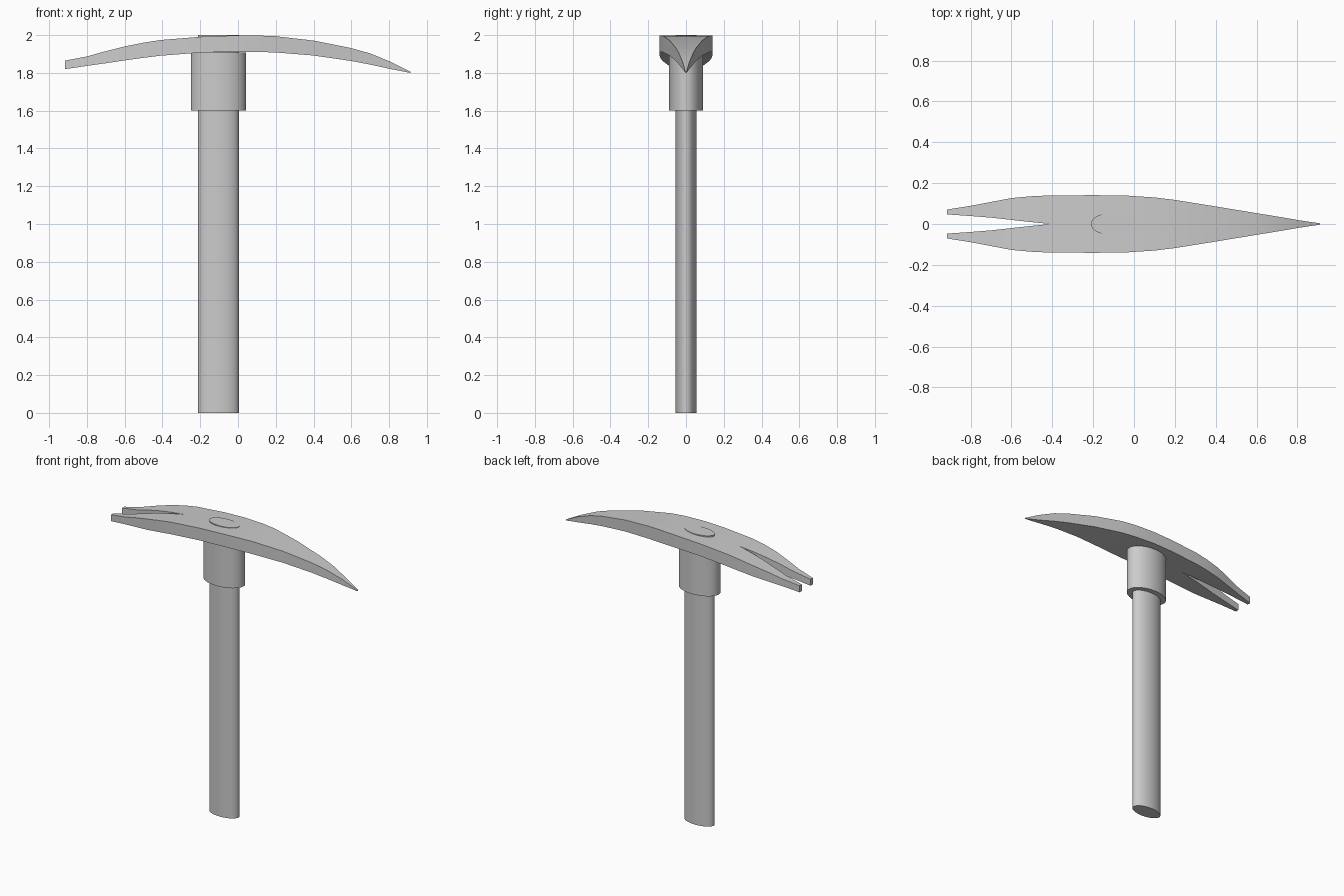
import bpy, bmesh

if "Cube" in bpy.data.objects:
    bpy.data.objects.remove(bpy.data.objects["Cube"])

CX = -0.104  # handle axis


def finish(name, bm, angle):
    bmesh.ops.recalc_face_normals(bm, faces=bm.faces)
    me = bpy.data.meshes.new(name)
    bm.to_mesh(me)
    bm.free()
    ob = bpy.data.objects.new(name, me)
    bpy.context.collection.objects.link(ob)
    bpy.ops.object.select_all(action='DESELECT')
    ob.select_set(True)
    bpy.context.view_layer.objects.active = ob
    bpy.ops.object.shade_smooth_by_angle(angle=angle)
    return ob


def oval_post(name, rx, ry, z0, z1, sides=32):
    bm = bmesh.new()
    bmesh.ops.create_cone(bm, cap_ends=True, segments=sides,
                          radius1=1, radius2=1, depth=1)
    for v in bm.verts:
        v.co = (CX + v.co.x * rx, v.co.y * ry, z0 + (v.co.z + 0.5) * (z1 - z0))
    return finish(name, bm, 0.5)


# Oval wooden handle and the collar under the head
oval_post("handle", 0.108, 0.055, 0.0, 2.0)
oval_post("collar", 0.146, 0.09, 1.6, 1.908)

# Head stations: x, slot half-width, outer half-width, bottom z, top z
stations = [
    (-0.915, 0.047, 0.071, 1.820, 1.865),
    (-0.80, 0.039, 0.089, 1.837, 1.887),
    (-0.70, 0.031, 0.108, 1.851, 1.915),
    (-0.60, 0.020, 0.127, 1.866, 1.940),
    (-0.50, 0.009, 0.136, 1.880, 1.960),
    (-0.41, 0.0, 0.140, 1.891, 1.974),
    (-0.20, 0.0, 0.141, 1.907, 1.991),
    (-0.05, 0.0, 0.140, 1.912, 1.997),
    (0.10, 0.0, 0.130, 1.911, 1.998),
    (0.20, 0.0, 0.118, 1.908, 1.994),
    (0.40, 0.0, 0.086, 1.892, 1.971),
    (0.60, 0.0, 0.053, 1.863, 1.931),
    (0.70, 0.0, 0.037, 1.844, 1.903),
    (0.81, 0.0, 0.018, 1.820, 1.858),
    (0.912, 0.0, 0.003, 1.800, 1.806),
]

# Curved head: solid pick at one end, split claw at the other, mirrored in y
bm = bmesh.new()
for side in (-1, 1):
    rings = []
    for x, inner, outer, lo, hi in stations:
        pts = ((inner, hi), (outer, hi), (outer, lo), (inner, lo))
        rings.append([bm.verts.new((x, side * y, z)) for y, z in pts])
    for i in range(len(rings) - 1):
        a, b = rings[i], rings[i + 1]
        for k in range(4):
            if k == 3 and stations[i][1] == 0:
                continue  # halves join here, no inner wall
            n = (k + 1) % 4
            bm.faces.new((a[k], a[n], b[n], b[k]))
    bm.faces.new(rings[0])
    bm.faces.new(rings[-1])
bmesh.ops.remove_doubles(bm, verts=bm.verts, dist=0.0005)
finish("pick_head", bm, 0.5)
